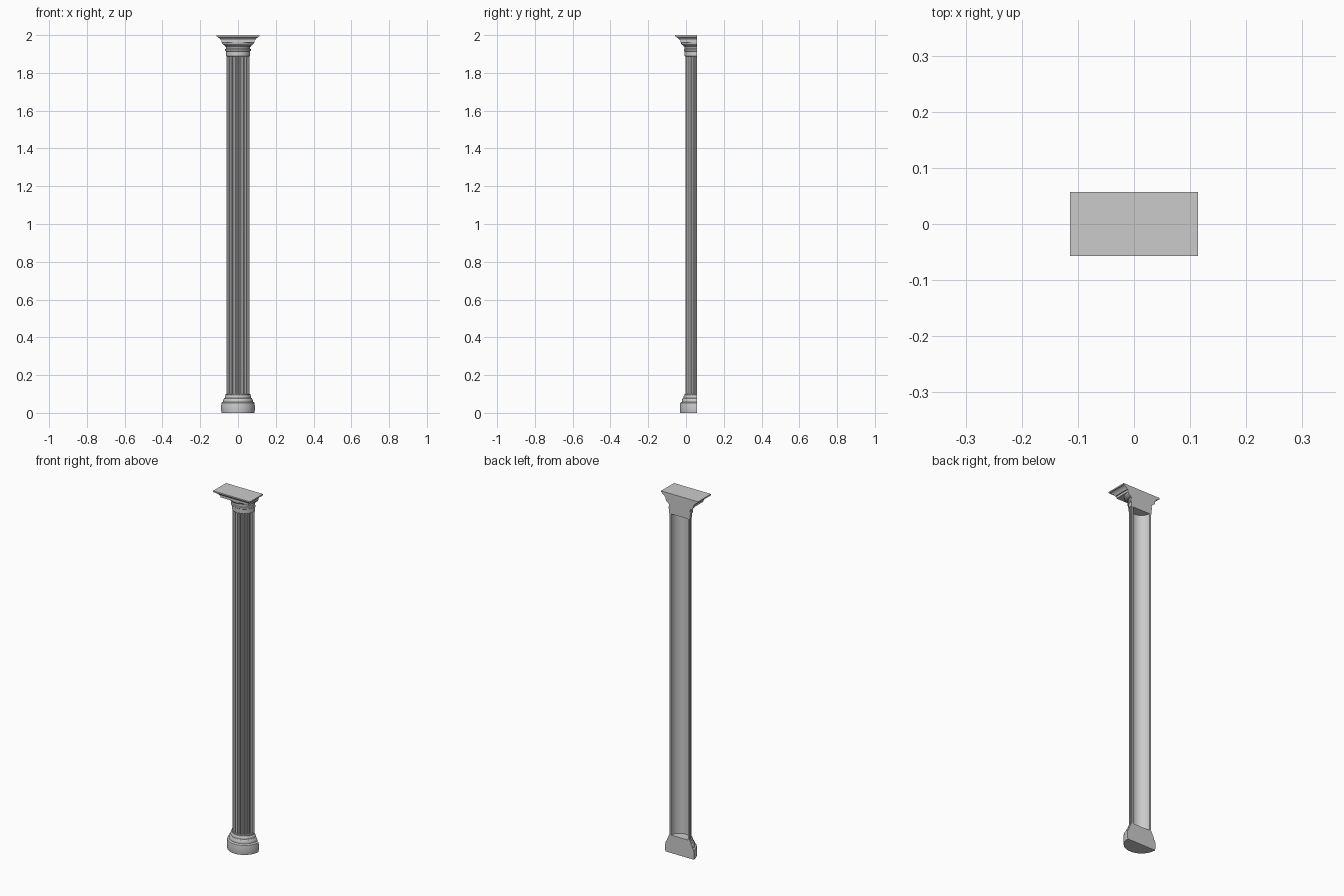
import bpy, bmesh
from math import pi, sin, cos, radians

if "Cube" in bpy.data.objects:
    bpy.data.objects.remove(bpy.data.objects["Cube"])

BACK = 0.057  # plane of the flat back, where the column axis lies


def half_round(r, n=40):
    return [(r * cos(pi + pi * i / n), BACK + r * sin(pi + pi * i / n)) for i in range(n + 1)]


def half_square(r):
    return [(-r, BACK), (-r, BACK - r), (r, BACK - r), (r, BACK)]


def loft(name, sections):
    """Closed solid through a list of (outline, z) sections."""
    bm = bmesh.new()
    rings = [[bm.verts.new((x, y, z)) for x, y in pts] for pts, z in sections]
    n = len(rings[0])
    for a, b in zip(rings, rings[1:]):
        for i in range(n):
            j = (i + 1) % n
            bm.faces.new((a[i], a[j], b[j], b[i]))
    bm.faces.new(rings[0][::-1])
    bm.faces.new(rings[-1])
    bmesh.ops.recalc_face_normals(bm, faces=bm.faces)
    mesh = bpy.data.meshes.new(name)
    bm.to_mesh(mesh)
    bm.free()
    ob = bpy.data.objects.new(name, mesh)
    bpy.context.collection.objects.link(ob)
    bpy.ops.object.select_all(action='DESELECT')
    ob.select_set(True)
    bpy.context.view_layer.objects.active = ob
    bpy.ops.object.shade_smooth_by_angle(angle=radians(30))
    return ob


def turned(name, profile):
    return loft(name, [(half_round(r), z) for r, z in profile])


# Base: plinth drum, torus and fillets
turned("base", [
    (0.087, 0), (0.089, 0.015), (0.089, 0.035), (0.087, 0.053), (0.083, 0.057),
    (0.079, 0.058), (0.079, 0.064), (0.077, 0.072), (0.074, 0.077), (0.070, 0.079),
    (0.070, 0.085), (0.068, 0.091), (0.065, 0.094), (0.065, 0.100)])

# Fluted half shell shaft with a smooth hollow back
FLUTES, OUTER, INNER, DEPTH = 12, 0.061, 0.051, 0.007
outline = [(-OUTER, BACK)]
for k in range(FLUTES):
    for s in range(9):
        t = s / 8
        a = pi + pi * (k + 0.12 + 0.76 * t) / FLUTES
        r = OUTER - DEPTH * sin(pi * t) ** 0.7 if 0 < s < 8 else OUTER
        outline.append((r * cos(a), BACK + r * sin(a)))
outline.append((OUTER, BACK))
outline += half_round(INNER)[::-1]
loft("fluted_shaft", [(outline, 0.098), (outline, 1.892)])

# Capital neck with astragal ring and rounded echinus
turned("capital_neck", [
    (0.061, 1.888), (0.064, 1.890), (0.064, 1.914), (0.068, 1.917), (0.069, 1.921),
    (0.068, 1.925), (0.064, 1.928), (0.064, 1.938), (0.069, 1.940), (0.069, 1.944),
    (0.077, 1.948), (0.083, 1.954), (0.085, 1.962)])

# Square abacus with flared moulding and top lip
loft("abacus", [(half_square(r), z) for r, z in [
    (0.087, 1.961), (0.087, 1.973), (0.092, 1.974), (0.094, 1.979), (0.099, 1.984),
    (0.106, 1.988), (0.109, 1.990), (0.109, 1.992), (0.114, 1.993), (0.114, 2.0)]])
